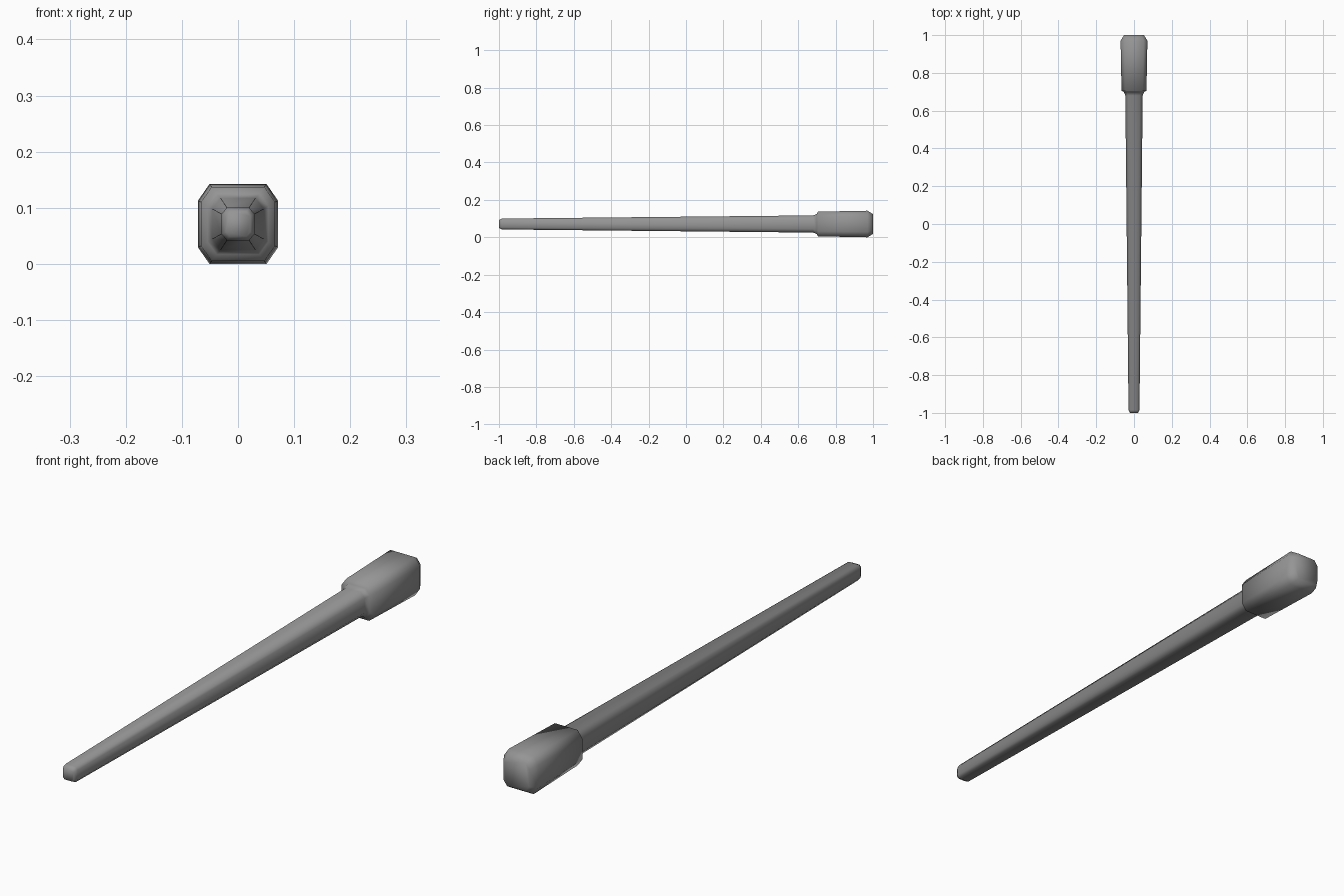
import bpy
import bmesh

cube = bpy.data.objects.get("Cube")
if cube:
    bpy.data.objects.remove(cube, do_unlink=True)

CENTRE_Z = 0.071

grey = bpy.data.materials.new("plain grey")
grey.use_nodes = True
grey.diffuse_color = (0.3, 0.3, 0.3, 1)
grey.node_tree.nodes["Principled BSDF"].inputs["Base Color"].default_value = (0.3, 0.3, 0.3, 1)


def ring(bm, y, half, cut_x, cut_z):
    """Square section with its four corners cut off."""
    a, b = half - cut_x, half - cut_z
    points = [(a, half), (half, b), (half, -b), (a, -half),
              (-a, -half), (-half, -b), (-half, b), (-a, half)]
    return [bm.verts.new((x, y, z + CENTRE_Z)) for x, z in points]


def loft(name, stations):
    """Closed bar through sections of (y, half width, corner cut x, corner cut z)."""
    bm = bmesh.new()
    rings = [ring(bm, *s) for s in stations]
    for r, s in zip(rings, rings[1:]):
        for i in range(8):
            j = (i + 1) % 8
            bm.faces.new((r[i], r[j], s[j], s[i]))
    bm.faces.new(rings[0])
    bm.faces.new(rings[-1])
    bmesh.ops.recalc_face_normals(bm, faces=bm.faces)
    for face in bm.faces:
        face.smooth = True
    mesh = bpy.data.meshes.new(name)
    bm.to_mesh(mesh)
    bm.free()
    mesh.materials.append(grey)
    obj = bpy.data.objects.new(name, mesh)
    bpy.context.collection.objects.link(obj)
    return obj


# Tapering shaft with a bevelled tip, flaring into the blocky grip
loft("shaft_and_grip", [
    (-1.0, 0.022, 0.007, 0.008),
    (-0.985, 0.029, 0.009, 0.011),
    (0.68, 0.046, 0.015, 0.019),
    (0.70, 0.054, 0.016, 0.022),
    (0.705, 0.066, 0.019, 0.027),
    (0.97, 0.071, 0.020, 0.029),
    (1.0, 0.053, 0.015, 0.021),
])
